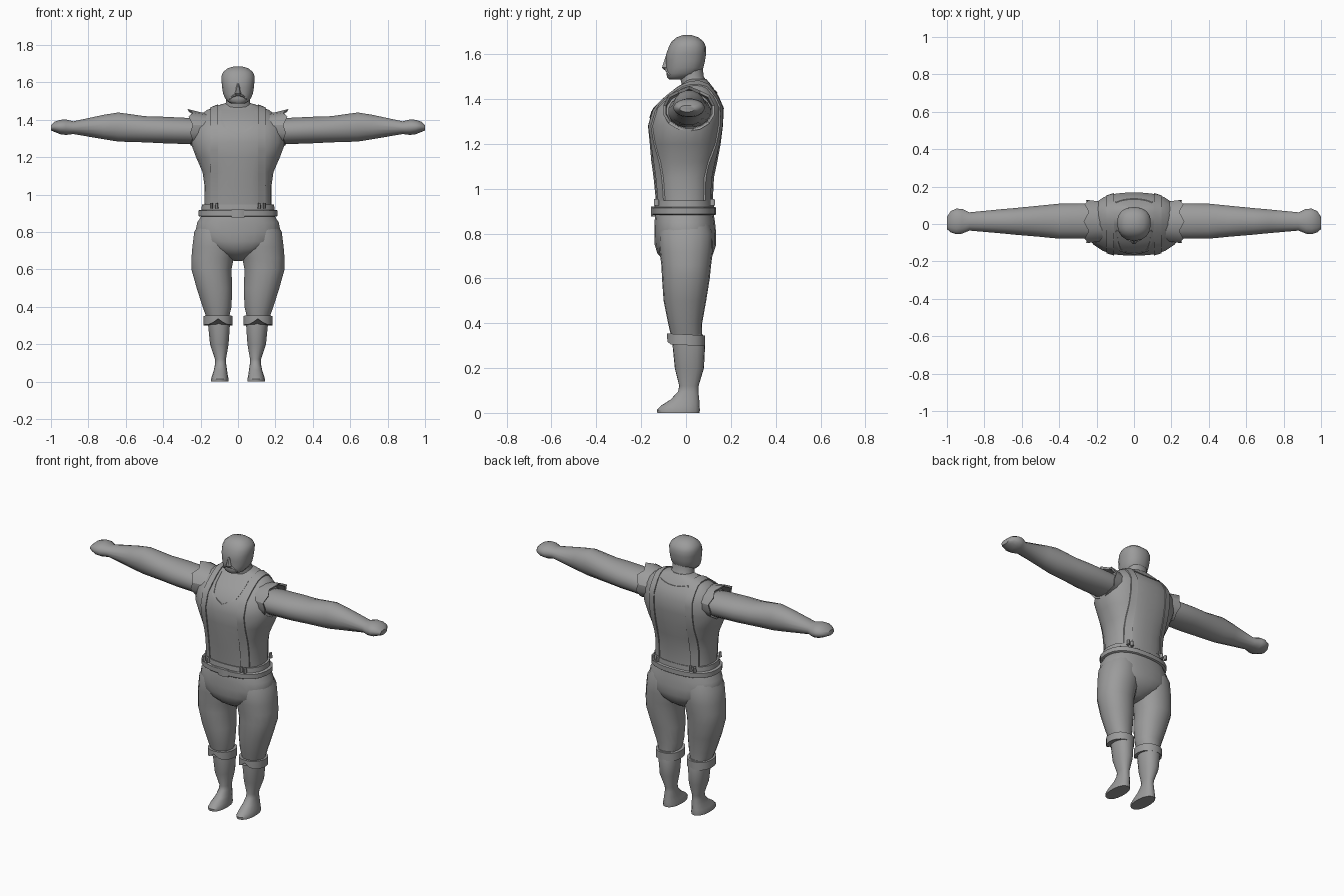
import bpy, bmesh, math
from mathutils import Vector
from mathutils.bvhtree import BVHTree

grey = bpy.data.materials.new("plain grey")
grey.diffuse_color = (0.33, 0.33, 0.33, 1)


def finish(name, bm, angle=40):
    bmesh.ops.recalc_face_normals(bm, faces=bm.faces)
    me = bpy.data.meshes.new(name)
    bm.to_mesh(me)
    bm.free()
    me.materials.append(grey)
    me.shade_smooth()
    me.set_sharp_from_angle(angle=math.radians(angle))
    ob = bpy.data.objects.new(name, me)
    bpy.context.collection.objects.link(ob)
    return ob


def skin(name, rings, cap=True, sign=1, angle=40):
    """Bridge equal rings of points into one surface; sign -1 mirrors it in x."""
    bm = bmesh.new()
    vs = [[bm.verts.new((p[0] * sign, p[1], p[2])) for p in r] for r in rings]
    n = len(rings[0])
    for a, b in zip(vs, vs[1:]):
        for i in range(n):
            j = (i + 1) % n
            bm.faces.new((a[i], a[j], b[j], b[i]))
    if cap:
        bm.faces.new(vs[0])
        bm.faces.new(vs[-1])
    return finish(name, bm, angle)


def oval(a0, a1, b0, b1, n, p):
    """Rounded cross-section filling the given box."""
    pts = []
    for i in range(n):
        t = 2 * math.pi * (i + 0.5) / n
        c, s = math.cos(t), math.sin(t)
        k = (abs(c) ** p + abs(s) ** p) ** (-1 / p)
        pts.append(((a0 + a1) / 2 + (a1 - a0) / 2 * c * k,
                    (b0 + b1) / 2 + (b1 - b0) / 2 * s * k))
    return pts


def upright(rows, n=20, p=2.2):
    """Rows of (z, x0, x1, y0, y1)."""
    return [[(a, b, r[0]) for a, b in oval(*r[1:], n, p)] for r in rows]


def sideways(rows, n=14, p=2.1):
    """Rows of (x, y0, y1, z0, z1)."""
    return [[(r[0], a, b) for a, b in oval(*r[1:], n, p)] for r in rows]


def centred(rows):
    return [(z, -w, w, y0, y1) for z, w, y0, y1 in rows]


# Torso
torso = skin("torso", upright(centred([
    (0.90, .185, -.13, .12), (0.95, .18, -.135, .12), (1.05, .18, -.145, .125),
    (1.12, .19, -.155, .14), (1.20, .225, -.162, .155), (1.28, .255, -.17, .165),
    (1.36, .245, -.147, .169), (1.41, .215, -.095, .147), (1.45, .17, -.045, .122),
    (1.472, .12, -.01, .105), (1.49, .065, .0, .09)]), 24, 2.5))
tree = BVHTree.FromPolygons([v.co for v in torso.data.vertices],
                            [tuple(f.vertices) for f in torso.data.polygons])


def ribbon(name, steps, height):
    """Band laid on the torso; each step is (edge origin, edge origin, direction)."""
    rings = []
    for o1, o2, d in steps:
        d = Vector(d).normalized()
        h1 = tree.ray_cast(Vector(o1), d)[0]
        h2 = tree.ray_cast(Vector(o2), d)[0]
        if h1 and h2:
            rings.append([h1 - d * .006, h2 - d * .006, h2 + d * height, h1 + d * height])
    return skin(name, rings)


# Suspender straps and their clips
for s, side in ((1, "left"), (-1, "right")):
    heights = [.94 + .34 * i / 8 for i in range(9)]
    rays = [(z, -1, 0) for z in heights]
    rays += [(1.28, -math.cos(math.pi * i / 16), math.sin(math.pi * i / 16)) for i in range(1, 16)]
    rays += [(z, 1, 0) for z in reversed(heights)]
    ribbon(side + "_suspender",
           [((s * .107, .02, z), (s * .148, .02, z), (0, dy, dz)) for z, dy, dz in rays], .007)
    for y, face in ((-.132, "front"), (.118, "back")):
        for dx in (-.014, .014):
            x = s * .128 + dx
            skin(f"{side}_{face}_clip", upright([
                (.925, x - .009, x + .009, y - .012, y + .012),
                (.955, x - .007, x + .007, y - .010, y + .010)], 8, 4))

# Shirt neckline, front and back
front = [(-.1, 1.445), (-.095, 1.40), (-.08, 1.362), (-.04, 1.333), (0, 1.315),
         (.04, 1.333), (.08, 1.362), (.095, 1.40), (.1, 1.445)]
ribbon("front_neckline", [((x, .04, z), (x * .9, .04, z + .01), (0, -1, 0)) for x, z in front], .004)
back = [(-.1 + .02 * i, 1.425 + 1.5 * (-.1 + .02 * i) ** 2) for i in range(11)]
ribbon("back_neckline", [((x, .04, z), (x * .95, .04, z + .009), (0, 1, 0)) for x, z in back], .004)

# Neck and head
skin("neck", upright(centred([(1.44, .085, -.02, .11), (1.475, .07, -.022, .095),
                              (1.50, .064, -.03, .08), (1.54, .064, -.03, .075)]), 16))
skin("head", upright(centred([
    (1.487, .035, -.075, .0), (1.497, .055, -.085, .03), (1.515, .07, -.088, .062),
    (1.54, .08, -.088, .078), (1.57, .085, -.089, .085), (1.60, .088, -.089, .09),
    (1.63, .09, -.078, .09), (1.655, .08, -.066, .08), (1.675, .055, -.042, .055),
    (1.685, .022, -.015, .025)]), 20, 2.4))
skin("nose", upright(centred([
    (1.530, .012, -.098, -.07), (1.540, .018, -.108, -.07), (1.555, .013, -.104, -.07),
    (1.595, .007, -.090, -.07)]), 8))

# Drooping moustache
rings = []
for i in range(9):
    x = -.046 + .0115 * i
    k = abs(x) / .046
    r = .009 * (1 - .7 * k * k)
    rings.append([(x, b, c) for b, c in oval(
        -.097 + .016 * k * k, -.075 + .016 * k * k,
        1.535 - .026 * k * k - r, 1.535 - .026 * k * k + r, 8, 2)])
skin("moustache", rings)

# Trousers seat, waistband and belt
skin("trousers_seat", upright(centred([
    (.91, .19, -.132, .12), (.88, .20, -.138, .125), (.85, .219, -.141, .13),
    (.80, .228, -.142, .135), (.75, .215, -.14, .135), (.71, .165, -.128, .122),
    (.68, .105, -.10, .095), (.655, .05, -.06, .06), (.645, .02, -.03, .03)]), 24, 2.4))
skin("waistband", upright(centred([(.915, .197, -.141, .125), (.947, .193, -.139, .123)]), 24, 2.5))
skin("belt", upright(centred([
    (.882, .205, -.147, .13), (.886, .212, -.151, .135),
    (.914, .212, -.151, .135), (.918, .205, -.147, .13)]), 24, 2.5))
skin("buckle", upright([(.876, -.035, .035, -.157, -.13), (.920, -.035, .035, -.157, -.13)], 8, 8))

for s, side in ((1, "left"), (-1, "right")):
    # Trouser leg
    skin(side + "_trouser_leg", upright([
        (.87, .03, .195, -.10, .10), (.80, .0, .235, -.122, .122), (.72, .006, .245, -.118, .12),
        (.66, .022, .25, -.11, .112), (.60, .034, .25, -.107, .106), (.50, .03, .222, -.10, .09),
        (.40, .034, .19, -.08, .072), (.34, .048, .168, -.066, .07)], 18), sign=s)

    # Boot with foot
    skin(side + "_boot", upright([
        (.35, .05, .165, -.062, .075), (.30, .043, .16, -.06, .085), (.20, .05, .15, -.05, .08),
        (.12, .064, .123, -.03, .056), (.095, .063, .123, -.036, .055), (.06, .058, .13, -.068, .059),
        (.032, .054, .139, -.112, .06), (.014, .05, .144, -.13, .062), (.0, .05, .144, -.128, .06)],
        18, 2.3), sign=s)

    # Boot cuff: tilted, with a notch in the lower front edge
    cuff = []
    for z, g in ((.302, 0), (.302, .012), (.35, .012), (.35, 0)):
        ring = []
        for x, y in oval(.04 - g, .173 + g, -.073 - g, .073 + g, 18, 2.2):
            lift = -.05 * y
            if z < .33 and y < 0:
                lift += .03 * max(0, 1 - abs(x - .106) / .04)
            ring.append((x, y, z + lift))
        cuff.append(ring)
    skin(side + "_boot_cuff", cuff, sign=s)

    # Arm with closed hand
    skin(side + "_arm", sideways([
        (.17, -.07, .105, 1.28, 1.40), (.25, -.08, .112, 1.268, 1.41), (.40, -.08, .11, 1.273, 1.417),
        (.50, -.07, .10, 1.278, 1.42), (.64, -.058, .086, 1.282, 1.44), (.72, -.05, .079, 1.295, 1.427),
        (.88, -.036, .063, 1.323, 1.392), (.92, -.053, .082, 1.318, 1.402),
        (.95, -.056, .083, 1.322, 1.40), (.98, -.045, .07, 1.334, 1.39),
        (1.0, -.028, .038, 1.342, 1.372)], 16), sign=s)

    # Torn sleeve: open tube with a zigzag edge
    sleeve = []
    for x, g, jag in ((.15, -.008, 0), (.20, 0, 0), (.242, .006, .028), (.238, -.006, .028), (.19, -.012, 0)):
        ring = oval(-.098 - g, .125 + g, 1.262 - g, 1.44 + g, 14, 2)
        pts = []
        for i, (y, z) in enumerate(ring):
            up = max(0, (z - 1.36) / .09)
            pts.append((x + (jag * (.5 + .5 * up) if i % 2 else 0), y,
                        z + (.012 * up if jag and i % 2 else 0)))
        sleeve.append(pts)
    skin(side + "_sleeve", sleeve, cap=False, sign=s, angle=30)
